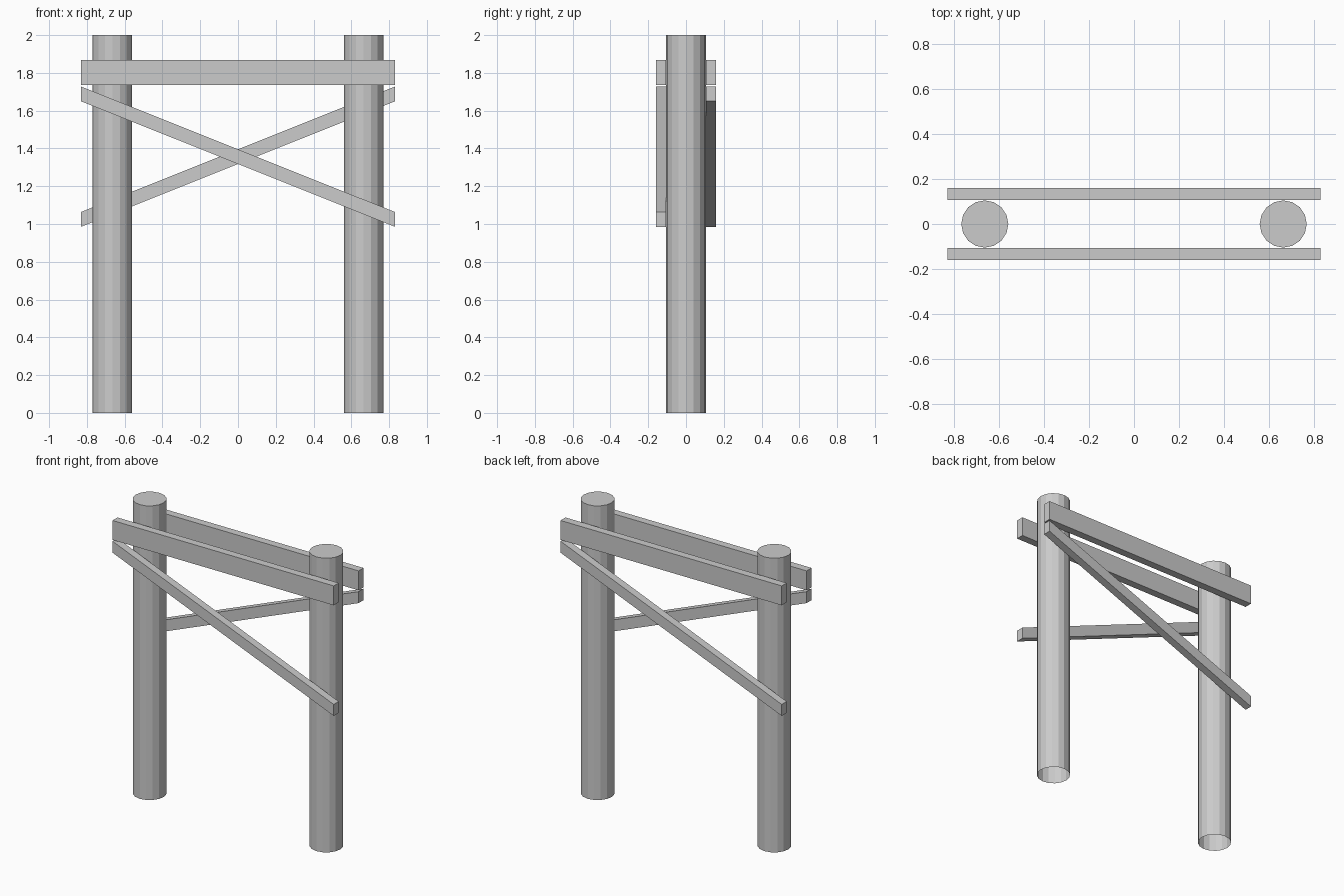
import bpy, bmesh
from math import pi

if "Cube" in bpy.data.objects:
    bpy.data.objects.remove(bpy.data.objects["Cube"])

HALF, IN_Y, OUT_Y = 0.832, 0.107, 0.16


def finish(name, bm):
    bmesh.ops.recalc_face_normals(bm, faces=bm.faces)
    mesh = bpy.data.meshes.new(name)
    bm.to_mesh(mesh)
    bm.free()
    obj = bpy.data.objects.new(name, mesh)
    bpy.context.collection.objects.link(obj)
    return obj


def post(name, x):
    # 16-sided log with a closed top and open foot
    bm = bmesh.new()
    bmesh.ops.create_cone(bm, cap_ends=True, segments=16,
                          radius1=0.105, radius2=0.105, depth=2)
    bmesh.ops.translate(bm, verts=bm.verts, vec=(x, 0, 1))
    foot = [f for f in bm.faces if f.calc_center_median().z < 0.01]
    bmesh.ops.delete(bm, geom=foot, context='FACES_ONLY')
    finish(name, bm)


def plank(name, z_start, z_end, height):
    # Front board with vertically cut ends
    bm = bmesh.new()
    profile = [(-HALF, z_start), (HALF, z_end),
               (HALF, z_end + height), (-HALF, z_start + height)]
    face = bm.faces.new([bm.verts.new((x, -OUT_Y, z)) for x, z in profile])
    ext = bmesh.ops.extrude_face_region(bm, geom=[face], use_keep_orig=True)
    moved = [v for v in ext['geom'] if isinstance(v, bmesh.types.BMVert)]
    bmesh.ops.translate(bm, verts=moved, vec=(0, OUT_Y - IN_Y, 0))
    return finish(name, bm)


# Two upright posts
post("left_post", -0.665)
post("right_post", 0.665)

# Rail and diagonal brace at the front, repeated half a turn round at the back
for part, z0, z1, h in (("rail", 1.737, 1.737, 0.132),
                        ("brace", 1.65, 0.985, 0.078)):
    front = plank("front_" + part, z0, z1, h)
    back = front.copy()
    back.name = "back_" + part
    back.rotation_euler.z = pi
    bpy.context.collection.objects.link(back)
